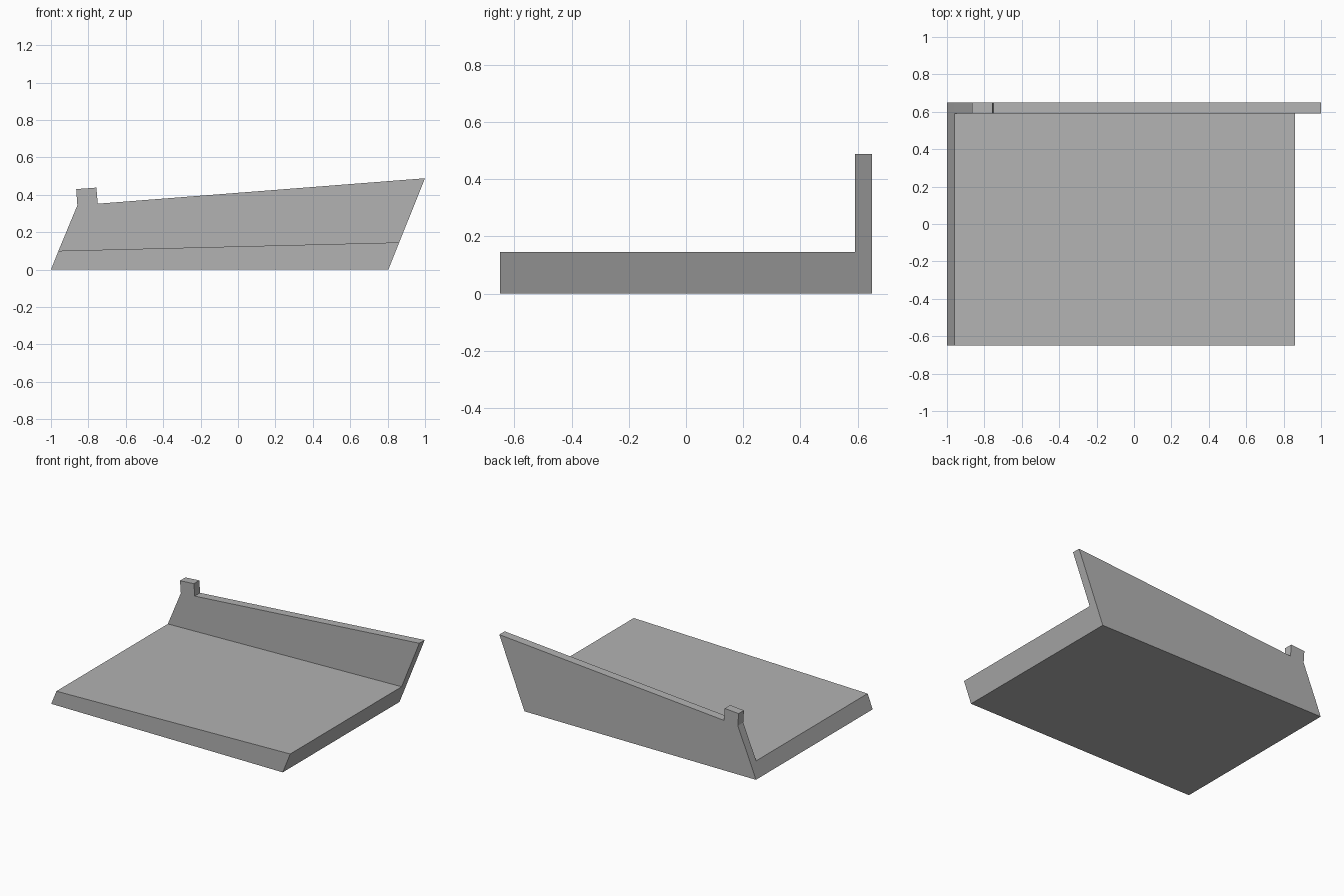
import bpy
import bmesh

cube = bpy.data.objects.get("Cube")
if cube:
    bpy.data.objects.remove(cube)

BACK, WALL, DEPTH = 0.65, 0.06, 1.30

# Single grey finish
grey = bpy.data.materials.new("mid grey")
grey.use_nodes = True
colour = (0.45, 0.45, 0.45, 1)
grey.diffuse_color = colour
grey.node_tree.nodes["Principled BSDF"].inputs["Base Color"].default_value = colour

bm = bmesh.new()


def profile(points):
    """Face in the back plane from x, z points."""
    return bm.faces.new([bm.verts.new((x, BACK, z)) for x, z in points])


def extrude(faces, distance):
    """Push faces towards the front; return the new front faces."""
    result = bmesh.ops.extrude_face_region(bm, geom=faces)["geom"]
    moved = [g for g in result if isinstance(g, bmesh.types.BMVert)]
    bmesh.ops.translate(bm, verts=moved, vec=(0, -distance, 0))
    return [g for g in result if isinstance(g, bmesh.types.BMFace)]


# Base slab profile, and the leaning side wall with its upright tab
base = profile([(-1, 0), (0.804, 0), (0.862, 0.145), (-0.96, 0.1)])
wall = profile([(-0.96, 0.1), (0.862, 0.145), (1, 0.488), (-0.75, 0.352),
                (-0.757, 0.438), (-0.865, 0.43), (-0.859, 0.343)])
bmesh.ops.remove_doubles(bm, verts=bm.verts[:], dist=0.0001)

# Wall thickness, then the base carried on to the front
fronts = extrude(bm.faces[:], WALL)
base_front = min(fronts, key=lambda f: f.calc_center_median().z)
extrude([base_front], DEPTH - WALL)

# Close the back if open and finish
open_edges = [e for e in bm.edges if e.is_boundary]
if open_edges:
    bmesh.ops.holes_fill(bm, edges=open_edges)
bmesh.ops.recalc_face_normals(bm, faces=bm.faces[:])

mesh = bpy.data.meshes.new("tray_with_side_wall")
bm.to_mesh(mesh)
bm.free()
mesh.materials.append(grey)
tray = bpy.data.objects.new("tray_with_side_wall", mesh)
bpy.context.collection.objects.link(tray)
